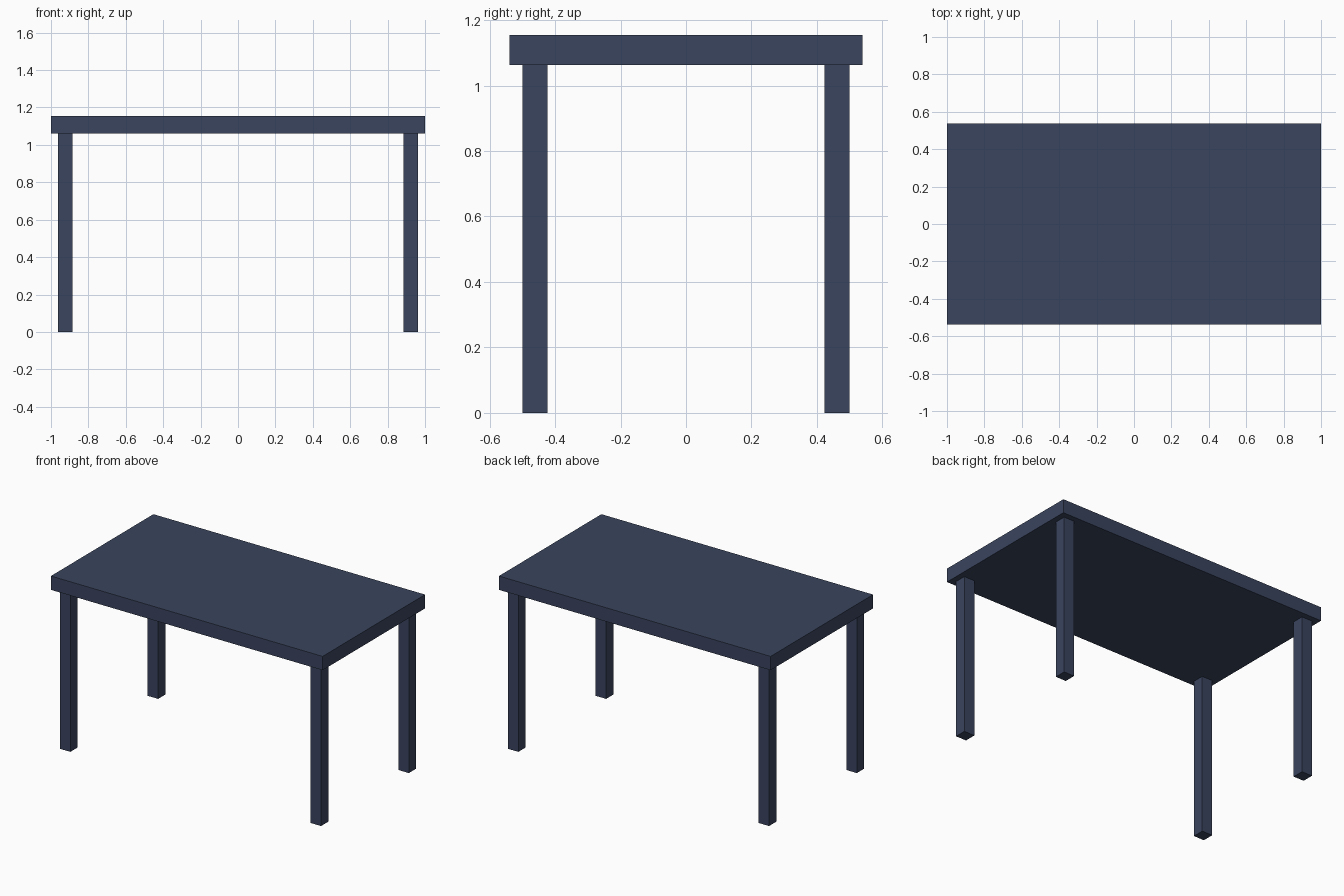
import bpy

if "Cube" in bpy.data.objects:
    bpy.data.objects.remove(bpy.data.objects["Cube"])

# Dark slate blue paint used on every part
paint = bpy.data.materials.new("slate_blue")
paint.diffuse_color = (0.042, 0.058, 0.112, 1.0)
paint.use_nodes = True
paint.node_tree.nodes["Principled BSDF"].inputs["Base Color"].default_value = paint.diffuse_color


def box(name, center, size):
    bpy.ops.mesh.primitive_cube_add(size=1, location=center)
    obj = bpy.context.object
    obj.name = name
    obj.scale = size
    bpy.ops.object.transform_apply(location=False, rotation=False, scale=True)
    obj.data.materials.append(paint)
    return obj


LEG_H, TOP_H, LEG_W = 1.062, 0.092, 0.077

# Table top slab
box("table_top", (0, 0, LEG_H + TOP_H / 2), (2.0, 1.077, TOP_H))

# Four square legs, inset slightly from the corners
for x_name, sx in (("left", -1), ("right", 1)):
    for y_name, sy in (("front", -1), ("back", 1)):
        box(f"{y_name}_{x_name}_leg",
            (sx * 0.923, sy * 0.4615, LEG_H / 2), (LEG_W, LEG_W, LEG_H))
